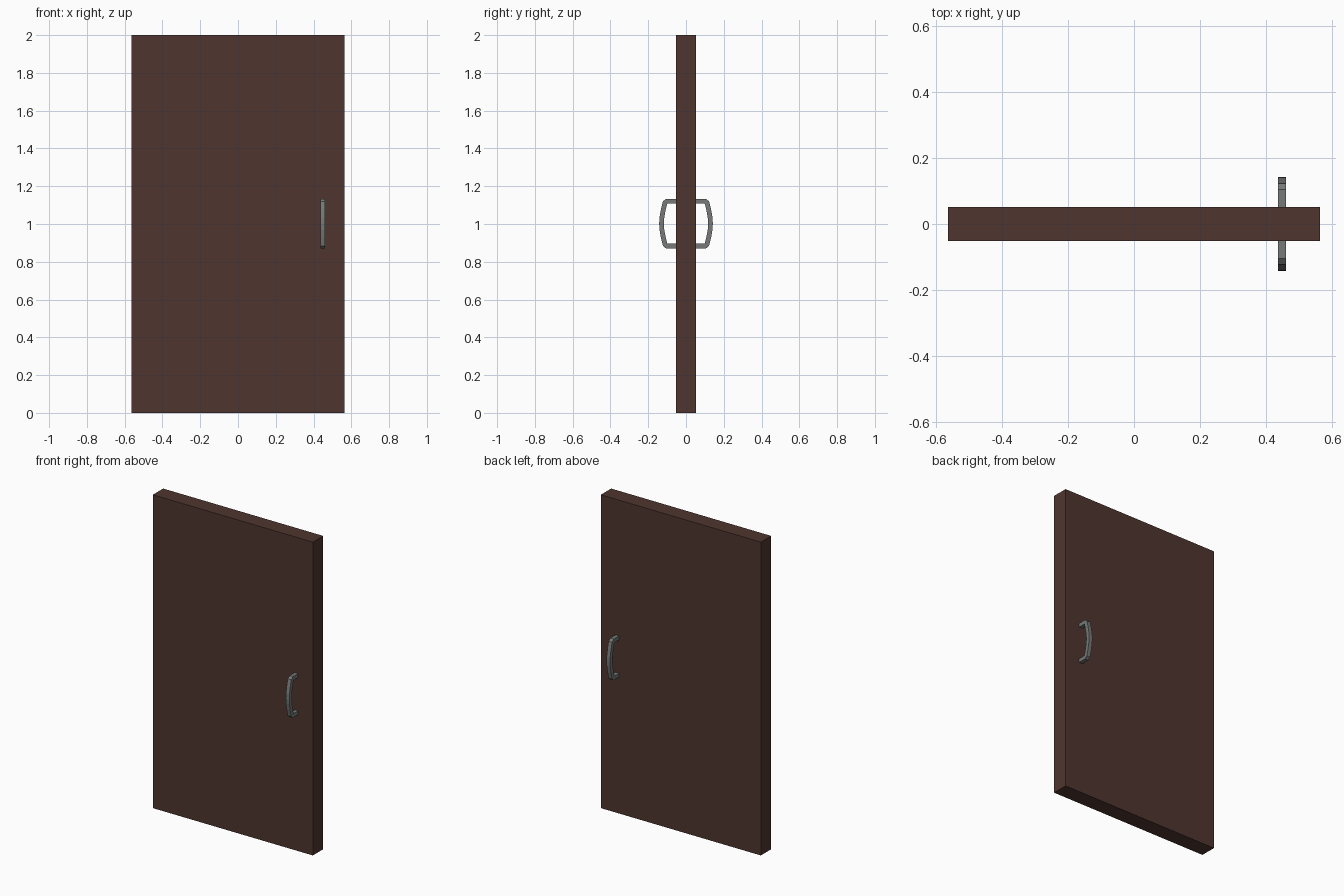
import bpy, bmesh
from mathutils import Vector

if "Cube" in bpy.data.objects:
    bpy.data.objects.remove(bpy.data.objects["Cube"])


def material(name, rgb):
    m = bpy.data.materials.new(name)
    m.diffuse_color = (*rgb, 1)
    m.use_nodes = True
    m.node_tree.nodes["Principled BSDF"].inputs["Base Color"].default_value = m.diffuse_color
    return m


wood = material("dark brown wood", (0.078, 0.036, 0.028))
metal = material("grey metal", (0.18, 0.195, 0.19))


def finish(name, bm, mat):
    bmesh.ops.recalc_face_normals(bm, faces=bm.faces)
    me = bpy.data.meshes.new(name)
    bm.to_mesh(me)
    bm.free()
    me.materials.append(mat)
    ob = bpy.data.objects.new(name, me)
    bpy.context.collection.objects.link(ob)
    return ob


# Door slab
bm = bmesh.new()
bmesh.ops.create_cube(bm, size=1)
for v in bm.verts:
    v.co = (v.co.x * 1.13, v.co.y * 0.104, v.co.z * 2 + 1)
finish("door_panel", bm, wood)

# Pull handle: square bar swept along a bowed path in the y-z plane
half = [(0.045, 0.119), (0.101, 0.119), (0.111, 0.111), (0.121, 0.07), (0.128, 0.03)]
path = [Vector(p) for p in half + [(0.1295, 0)] + [(y, -z) for y, z in reversed(half)]]


def handle(name, side):
    bm = bmesh.new()
    r = 0.0125
    rings = []
    for i, p in enumerate(path):
        a = (p - path[max(i - 1, 0)])
        b = (path[min(i + 1, len(path) - 1)] - p)
        a = a.normalized() if a.length else b.normalized()
        b = b.normalized() if b.length else a
        t = (a + b).normalized()
        n = Vector((-t.y, t.x)) * (r / t.dot(a))   # mitred offset
        ring = []
        for sx, sn in ((-1, -1), (1, -1), (1, 1), (-1, 1)):
            q = p + n * sn
            ring.append(bm.verts.new((0.449 + sx * r, side * q.x, 1.002 + q.y)))
        rings.append(ring)
    for r0, r1 in zip(rings, rings[1:]):
        for k in range(4):
            j = (k + 1) % 4
            bm.faces.new((r0[k], r0[j], r1[j], r1[k]))
    bm.faces.new(rings[0])
    bm.faces.new(rings[-1])
    finish(name, bm, metal)


handle("front_handle", -1)
handle("back_handle", 1)
